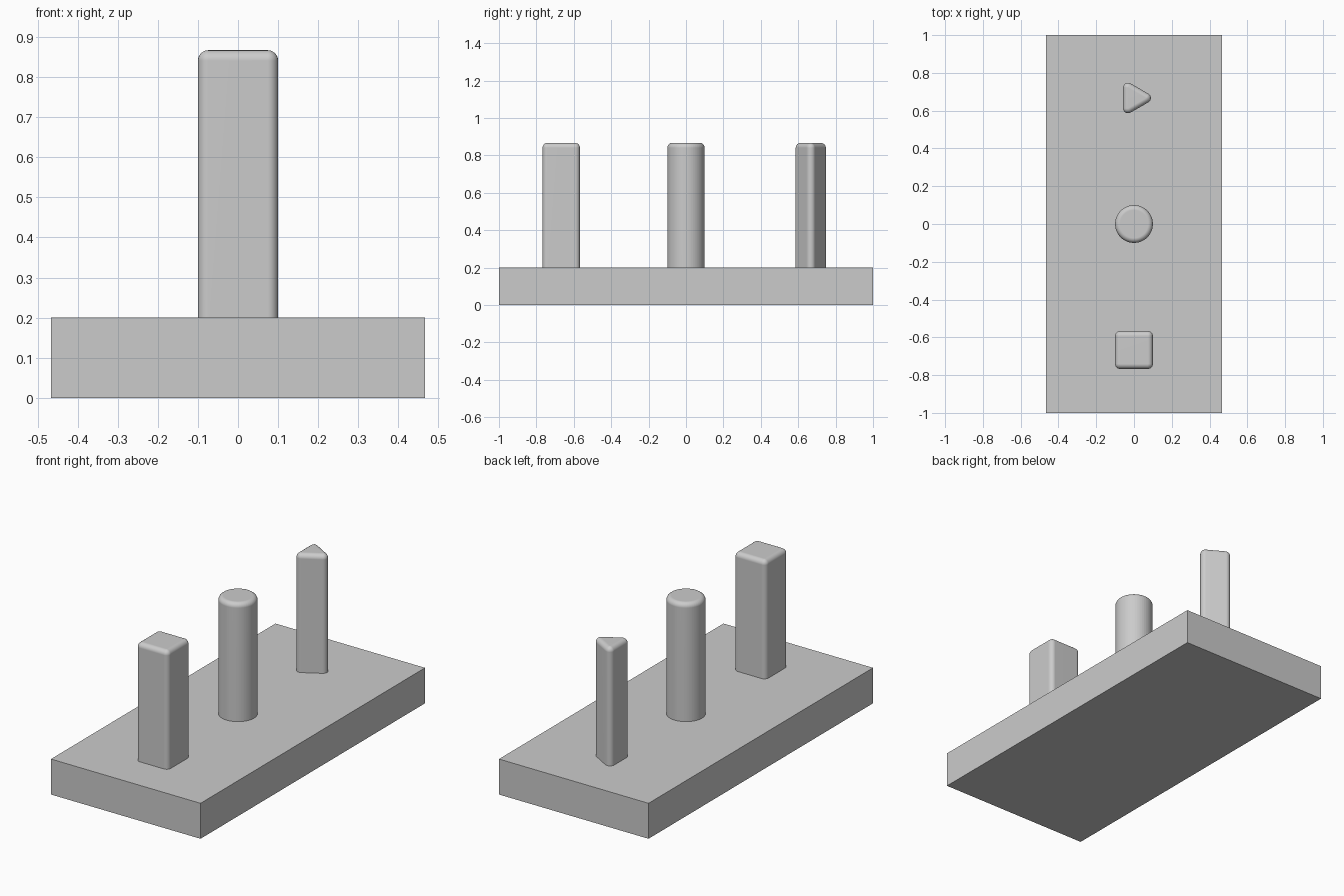
import bpy, bmesh
from math import pi, cos, sin, sqrt

if "Cube" in bpy.data.objects:
    bpy.data.objects.remove(bpy.data.objects["Cube"], do_unlink=True)

grey = bpy.data.materials.new("plain grey")
grey.use_nodes = True
colour = (0.6, 0.6, 0.6, 1)
grey.diffuse_color = colour
grey.node_tree.nodes["Principled BSDF"].inputs["Base Color"].default_value = colour

BASE_TOP = 0.2
PEG_TOP = 0.867
FILLET = 0.026
STEPS = 6


def add_object(name, bm):
    bmesh.ops.recalc_face_normals(bm, faces=bm.faces)
    mesh = bpy.data.meshes.new(name)
    bm.to_mesh(mesh)
    bm.free()
    mesh.materials.append(grey)
    obj = bpy.data.objects.new(name, mesh)
    bpy.context.collection.objects.link(obj)
    return obj


def outline(sides, radius, turn, r, arc_steps):
    """Regular polygon whose corners are rounded with radius r."""
    core = radius - FILLET / cos(pi / sides)
    points = []
    for i in range(sides):
        a = turn + 2 * pi * i / sides
        for k in range(arc_steps + 1):
            b = a + pi / sides * (2 * k / arc_steps - 1)
            points.append((core * cos(a) + r * cos(b), core * sin(a) + r * sin(b)))
    return points


def peg(name, y, sides, radius, turn=0, arc_steps=STEPS):
    """Upright prism with rounded corners and a rounded top rim."""
    levels = [(BASE_TOP - 0.01, FILLET)]
    for k in range(STEPS + 1):
        a = pi / 2 * k / STEPS
        levels.append((PEG_TOP - FILLET + FILLET * sin(a), FILLET * cos(a)))
    bm = bmesh.new()
    rings = [[bm.verts.new((px, py + y, z))
              for px, py in outline(sides, radius, turn, r, arc_steps)]
             for z, r in levels]
    count = len(rings[0])
    for low, high in zip(rings, rings[1:]):
        for i in range(count):
            j = (i + 1) % count
            bm.faces.new((low[i], low[j], high[j], high[i]))
    bm.faces.new(rings[0][::-1])
    bm.faces.new(rings[-1])
    bmesh.ops.remove_doubles(bm, verts=bm.verts, dist=0.0001)
    for face in bm.faces:
        face.smooth = True
    for edge in bm.edges:
        if all(v.co.z < BASE_TOP for v in edge.verts):
            edge.smooth = False
    obj = add_object(name, bm)
    mod = obj.modifiers.new("even_shading", 'WEIGHTED_NORMAL')
    mod.keep_sharp = True


# Base slab
bm = bmesh.new()
bmesh.ops.create_cube(bm, size=1)
bmesh.ops.scale(bm, vec=(0.933, 2, BASE_TOP), verts=bm.verts)
bmesh.ops.translate(bm, vec=(0, 0, BASE_TOP / 2), verts=bm.verts)
add_object("base_slab", bm)

# Pegs, front to back
peg("square_peg", -0.667, 4, 0.1 * sqrt(2), turn=pi / 4)
peg("round_peg", 0, 48, 0.1, arc_steps=1)
peg("triangle_peg", 0.667, 3, 0.2 / sqrt(3))
